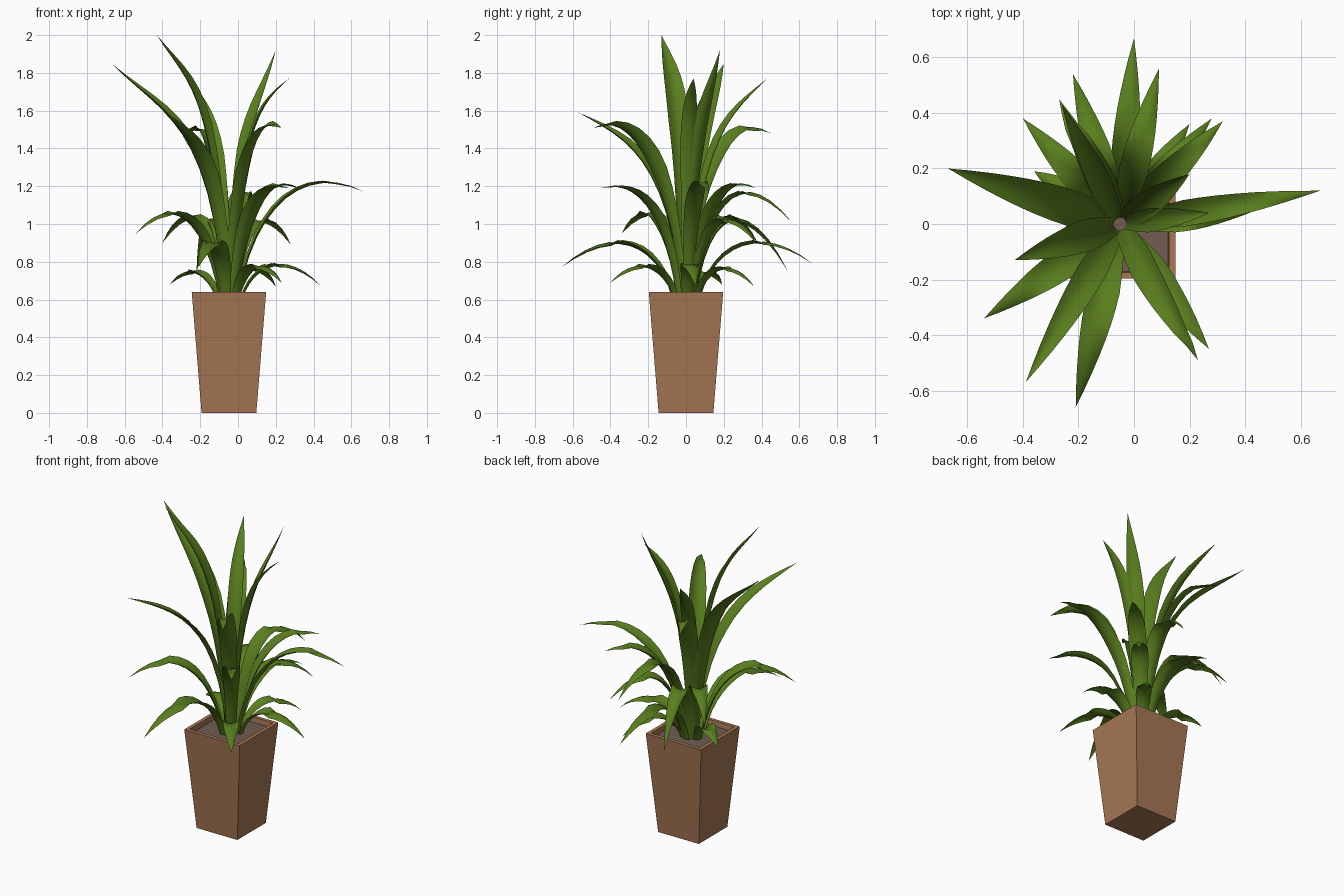
import bpy, bmesh, math
from mathutils import Vector, Matrix

if "Cube" in bpy.data.objects:
    bpy.data.objects.remove(bpy.data.objects["Cube"])

CX = -0.05  # plant and pot axis


def material(name, rgb):
    m = bpy.data.materials.new(name)
    m.diffuse_color = (*rgb, 1)
    m.use_nodes = True
    m.node_tree.nodes["Principled BSDF"].inputs["Base Color"].default_value = m.diffuse_color
    return m


def make_object(name, bm, mat):
    me = bpy.data.meshes.new(name)
    bm.to_mesh(me)
    bm.free()
    me.materials.append(mat)
    ob = bpy.data.objects.new(name, me)
    bpy.context.collection.objects.link(ob)
    return ob


clay = material("terracotta", (0.385, 0.185, 0.09))
earth = material("soil_brown", (0.165, 0.11, 0.085))
green = material("leaf_green", (0.10, 0.21, 0.013))


def square_ring(bm, half, z):
    return [bm.verts.new((CX + 0.002 + sx * half, sy * half, z))
            for sx, sy in ((-1, -1), (1, -1), (1, 1), (-1, 1))]


# Tapered square pot: outer wall, rim, inner wall
bm = bmesh.new()
rings = [square_ring(bm, h, z) for h, z in
         ((0.145, 0), (0.197, 0.64), (0.174, 0.64), (0.170, 0.60))]
bm.faces.new(rings[0][::-1])
for a, b in zip(rings, rings[1:]):
    for i in range(4):
        j = (i + 1) % 4
        bm.faces.new((a[i], a[j], b[j], b[i]))
make_object("pot", bm, clay)

# Soil inside the rim
bm = bmesh.new()
bm.faces.new(square_ring(bm, 0.172, 0.608))
make_object("soil", bm, earth)


def leaf(name, tip, mid_z, width, r0, lift, twist=0, segs=12):
    """Arching strap leaf from the crown to tip.
    mid_z: height halfway, r0: start radius, lift: moves the arch outward."""
    out = Vector((tip[0] - CX, tip[1], 0))
    reach = out.length
    out.normalize()
    flat = Vector((-out.y, out.x, 0))
    z0 = 0.60
    q = (mid_z - 0.125 * (z0 + tip[2])) / 0.75
    pr = (r0, r0 + 0.12 * reach, r0 + 0.5 * reach, reach)
    pz = (z0, q - lift, q + lift, tip[2])

    def bez(p, t):
        s = 1 - t
        return s**3 * p[0] + 3 * s * s * t * p[1] + 3 * s * t * t * p[2] + t**3 * p[3]

    def point(t):
        return Vector((CX, 0, 0)) + out * bez(pr, t) + Vector((0, 0, bez(pz, t)))

    bm = bmesh.new()
    rows = []
    for i in range(segs):
        t = i / segs
        c = point(t)
        tan = (point(t + 0.02) - point(t)).normalized()
        side = Matrix.Rotation(math.radians(twist) * min(1, 2 * t), 3, tan) @ flat
        up = side.cross(tan)
        if up.dot(out) > 0:
            up = -up  # concave side faces the crown
        w = width * min(0.5 + 1.2 * t, 1.0) * (1 - max(0, (t - 0.45) / 0.55) ** 1.9)
        rows.append([bm.verts.new(c + side * (u * w / 2) + up * (0.2 * w * (u * u - 0.3)))
                     for u in (-1, -0.5, 0, 0.5, 1)])
    end = bm.verts.new(tip)
    for a, b in zip(rows, rows[1:]):
        for k in range(4):
            bm.faces.new((a[k], b[k], b[k + 1], a[k + 1]))
    for k in range(4):
        bm.faces.new((rows[-1][k], end, rows[-1][k + 1]))
    for f in bm.faces:
        f.smooth = True
    make_object(name, bm, green)


# Leaves by tier (start radius, list of: tip, height halfway, width, lift, twist)
tiers = {
    "tall_leaf": (0.02, [
        ((-0.67, 0.20, 1.85), 1.48, 0.13, 0.0), ((-0.43, -0.13, 2.00), 1.63, 0.115, 0.0),
        ((0.20, 0.18, 1.92), 1.48, 0.10, 0.0), ((0.27, 0.04, 1.77), 1.50, 0.085, 0.04),
        ((-0.26, 0.43, 1.77), 1.45, 0.085, 0.04), ((-0.27, 0.45, 1.48), 1.37, 0.11, 0.12, 20),
        ((-0.39, -0.57, 1.59), 1.33, 0.105, 0.04), ((0.23, -0.49, 1.51), 1.37, 0.11, 0.13, 25)]),
    "middle_leaf": (0.05, [
        ((0.67, 0.12, 1.17), 1.14, 0.095, 0.10), ((0.09, 0.56, 1.01), 1.14, 0.105, 0.04),
        ((0.32, 0.37, 1.19), 1.12, 0.105, 0.08), ((-0.22, 0.54, 0.75), 1.02, 0.105, 0.04),
        ((0.28, 0.38, 0.89), 1.00, 0.10, 0.05), ((-0.40, 0.38, 0.90), 1.02, 0.105, 0.06),
        ((-0.54, -0.34, 0.95), 1.02, 0.115, 0.08), ((0.27, -0.45, 1.19), 1.10, 0.105, 0.07)]),
    "low_leaf": (0.07, [
        ((0.00, 0.67, 0.79), 0.89, 0.10, 0.04), ((-0.21, -0.66, 0.77), 0.89, 0.115, 0.04),
        ((0.44, 0.05, 0.67), 0.78, 0.10, 0.03), ((0.20, 0.36, 0.67), 0.76, 0.09, 0.03),
        ((-0.36, 0.19, 0.68), 0.74, 0.10, 0.03), ((0.23, -0.40, 0.69), 0.77, 0.10, 0.03)]),
}
for tier, (r0, leaves) in tiers.items():
    for n, (tip, mid_z, width, lift, *twist) in enumerate(leaves, 1):
        leaf(f"{tier}_{n}", tip, mid_z, width, r0, lift, *twist)
